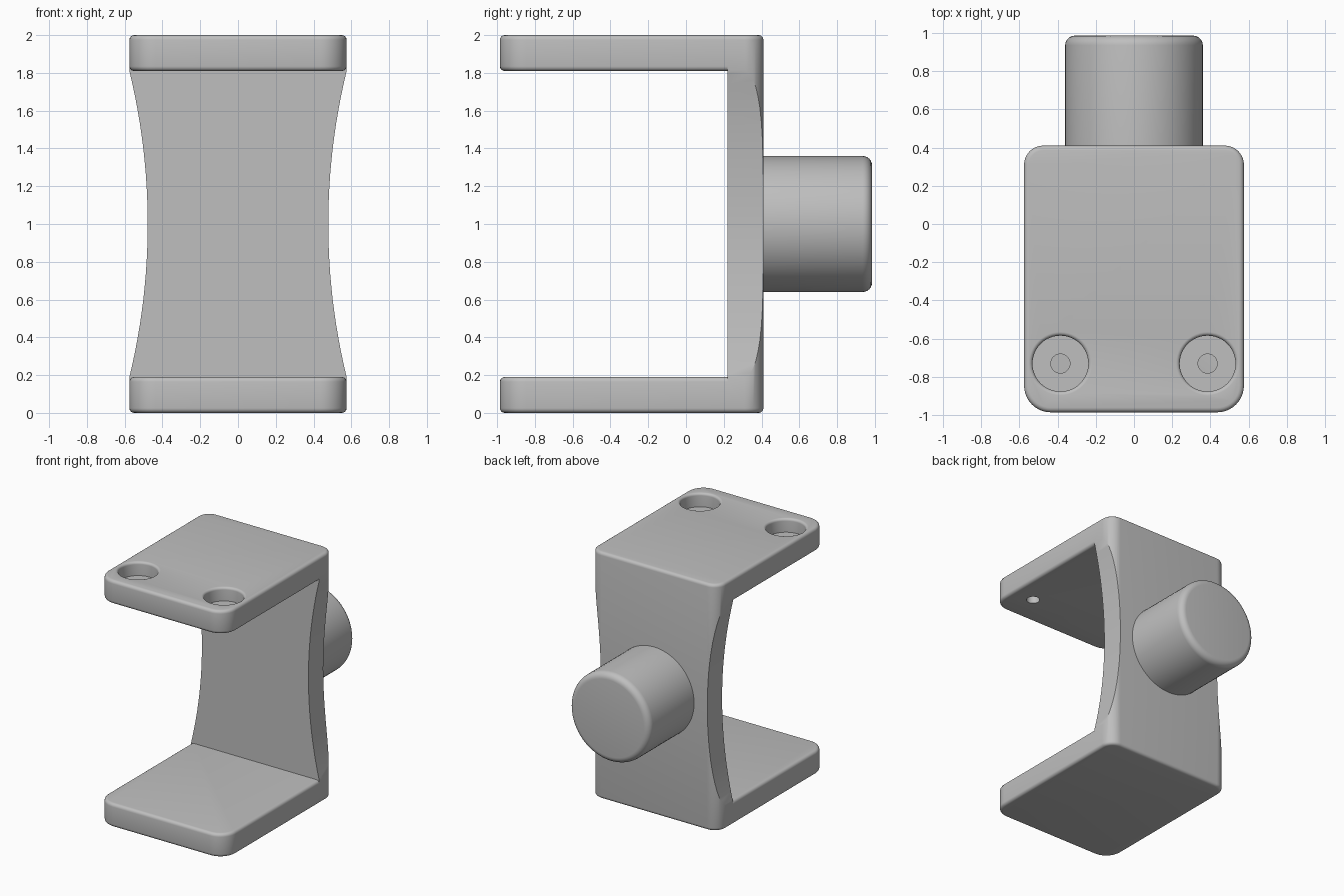
import bpy, bmesh, math
from mathutils import Matrix, Vector

if "Cube" in bpy.data.objects:
    bpy.data.objects.remove(bpy.data.objects["Cube"])

HALF_W, FRONT, BACK = 0.575, -0.985, 0.41
HEIGHT, THICK, WALL_Y = 2.0, 0.19, 0.22
FILLET, MID = 0.025, 1.0

grey = bpy.data.materials.new("matte grey")
grey.use_nodes = True
COLOUR = (0.52, 0.52, 0.52, 1)
grey.diffuse_color = COLOUR
grey.node_tree.nodes["Principled BSDF"].inputs["Base Color"].default_value = COLOUR


def make_object(name, bm):
    bmesh.ops.recalc_face_normals(bm, faces=bm.faces)
    mesh = bpy.data.meshes.new(name)
    bm.to_mesh(mesh)
    bm.free()
    mesh.materials.append(grey)
    obj = bpy.data.objects.new(name, mesh)
    bpy.context.collection.objects.link(obj)
    return obj


def bevel(bm, edges, radius, segments):
    bmesh.ops.bevel(bm, geom=edges, offset=radius, segments=segments,
                    profile=0.5, affect='EDGES', clamp_overlap=True)


def rounded_slab(name, z0, z1, cut_y, keep_back):
    """Round-cornered slab with filleted rims, trimmed at a plane across y."""
    bm = bmesh.new()
    size = Vector((2 * HALF_W, BACK - FRONT, z1 - z0))
    centre = Vector((0, (BACK + FRONT) / 2, (z0 + z1) / 2))
    bmesh.ops.create_cube(bm, size=1, matrix=Matrix.Translation(centre) @ Matrix.Diagonal(size.to_4d()))
    for at_back, radius in ((False, 0.14), (True, 0.1)):
        uprights = [e for e in bm.edges
                    if abs(e.verts[0].co.z - e.verts[1].co.z) > 0.01
                    and all((v.co.y > BACK - 0.001) if at_back else (v.co.y < FRONT + 0.001)
                            for v in e.verts)]
        bevel(bm, uprights, radius, 10)
    rims = [e for e in bm.edges if abs(e.verts[0].co.z - e.verts[1].co.z) < 0.001]
    bevel(bm, rims, FILLET, 4)
    res = bmesh.ops.bisect_plane(bm, geom=bm.verts[:] + bm.edges[:] + bm.faces[:],
                                 plane_co=(0, cut_y, 0), plane_no=(0, 1, 0),
                                 clear_inner=keep_back, clear_outer=not keep_back)
    cut = [g for g in res["geom_cut"] if isinstance(g, bmesh.types.BMEdge)]
    bmesh.ops.contextual_create(bm, geom=cut)
    return make_object(name, bm)


def lathe(name, profile, matrix, steps=64):
    """Revolve (radius, height) points around z, then place the result."""
    bm = bmesh.new()
    verts = [bm.verts.new((r, 0, h)) for r, h in profile]
    edges = [bm.edges.new(pair) for pair in zip(verts, verts[1:])]
    bmesh.ops.spin(bm, geom=verts + edges, cent=(0, 0, 0), axis=(0, 0, 1),
                   angle=math.tau, steps=steps)
    bmesh.ops.remove_doubles(bm, verts=bm.verts, dist=0.0001)
    bm.transform(matrix)
    return make_object(name, bm)


def combine(target, tool, operation):
    mod = target.modifiers.new(operation, 'BOOLEAN')
    mod.operation, mod.solver, mod.object = operation, 'EXACT', tool
    bpy.context.view_layer.objects.active = target
    bpy.ops.object.modifier_apply(modifier=mod.name)
    bpy.data.objects.remove(tool)


def quarter(cr, ch, radius, start, end, n=6):
    angles = [math.radians(start + (end - start) * i / n) for i in range(n + 1)]
    return [(cr + radius * math.cos(a), ch + radius * math.sin(a)) for a in angles]


# Back wall with its concave waist
bracket = rounded_slab("bracket", 0, HEIGHT, WALL_Y, True)
SAG, CHORD = 0.097, MID - THICK
waist_r = (CHORD ** 2 + SAG ** 2) / (2 * SAG)
for side in (-1, 1):
    place = Matrix.Translation((side * (HALF_W - SAG + waist_r), 0, MID)) @ Matrix.Rotation(math.pi / 2, 4, 'X')
    tool = lathe("waist_cutter", [(0, -1), (waist_r, -1), (waist_r, 1), (0, 1)], place, 320)
    combine(bracket, tool, 'DIFFERENCE')

# Upper and lower plates
for z0 in (0, HEIGHT - THICK):
    combine(bracket, rounded_slab("plate", z0, z0 + THICK, WALL_Y + 0.08, False), 'UNION')

# Counterbored screw holes, opening outward on both plates
BORE, HOLE, RIM = 0.146, 0.05, 0.02
bore_profile = ([(0, -0.3), (HOLE, -0.3), (HOLE, -0.11), (BORE, -0.11)]
                + quarter(BORE + RIM, -RIM, RIM, 180, 90)
                + [(BORE + RIM, 0.05), (0, 0.05)])
for x in (-0.385, 0.385):
    for z, flip in ((HEIGHT, 0), (0, math.pi)):
        place = Matrix.Translation((x, -0.73, z)) @ Matrix.Rotation(flip, 4, 'X')
        combine(bracket, lathe("hole_cutter", bore_profile, place, 48), 'DIFFERENCE')

# Round stub on the back
KNOB_R, ROUND, TIP = 0.36, 0.05, 0.985
knob_profile = ([(0, 0.3), (KNOB_R, 0.3)]
                + quarter(KNOB_R - ROUND, TIP - ROUND, ROUND, 0, 90) + [(0, TIP)])
knob = lathe("round_stub", knob_profile,
             Matrix.Translation((0, 0, MID)) @ Matrix.Rotation(-math.pi / 2, 4, 'X'))

# Merge leftover coplanar seams and shade
bm = bmesh.new()
bm.from_mesh(bracket.data)
bmesh.ops.remove_doubles(bm, verts=bm.verts, dist=0.0002)
bmesh.ops.dissolve_limit(bm, angle_limit=math.radians(0.2), verts=bm.verts, edges=bm.edges)
bm.to_mesh(bracket.data)
bm.free()
for obj in (bracket, knob):
    bpy.ops.object.select_all(action='DESELECT')
    obj.select_set(True)
    bpy.context.view_layer.objects.active = obj
    bpy.ops.object.shade_smooth_by_angle(angle=math.radians(32))
